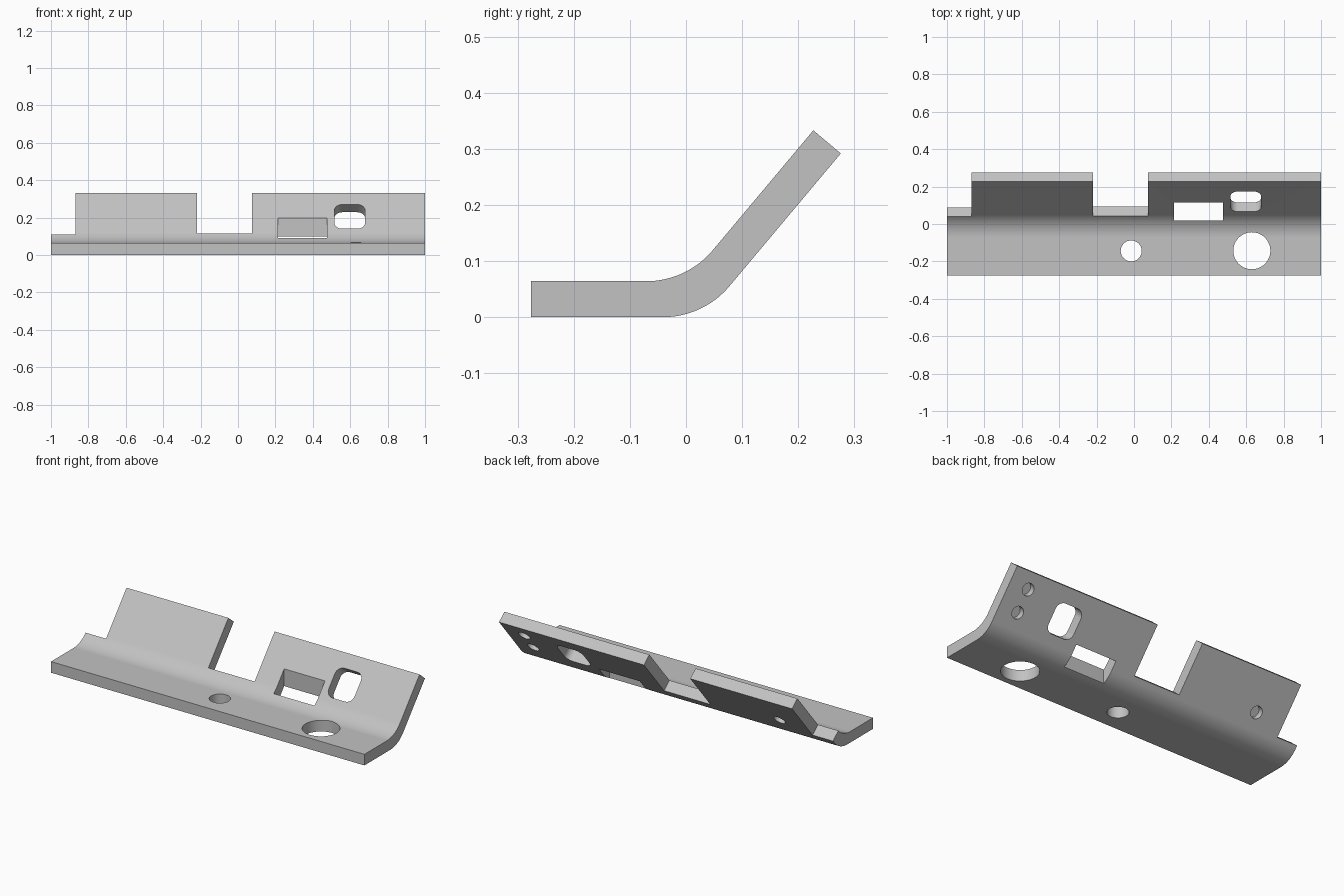
import bpy, bmesh
from math import radians, sin, cos, tan, pi
from mathutils import Matrix

if "Cube" in bpy.data.objects:
    bpy.data.objects.remove(bpy.data.objects["Cube"])

THICK = 0.064
BEND = radians(50)
RADIUS = 0.155
CORNER_Y = 0.0013          # where the upper flat and sloped planes meet
SLOPE_LEN = 0.351
FRONT_Y = -0.276

grey = bpy.data.materials.new("plain_grey")
grey.use_nodes = True
colour = (0.54, 0.54, 0.54, 1)
grey.diffuse_color = colour
grey.node_tree.nodes["Principled BSDF"].inputs["Base Color"].default_value = colour

FLAT = Matrix.Identity(4)
SLOPE = Matrix.Translation((0, CORNER_Y, THICK)) @ Matrix.Rotation(BEND, 4, 'X')


def prism(name, outline, lo, hi, frame):
    """Extrude a 2D outline from lo to hi along the local z of a frame."""
    bm = bmesh.new()
    face = bm.faces.new([bm.verts.new((x, y, lo)) for x, y in outline])
    top = bmesh.ops.extrude_face_region(bm, geom=[face])["geom"]
    moved = [v for v in top if isinstance(v, bmesh.types.BMVert)]
    bmesh.ops.translate(bm, verts=moved, vec=(0, 0, hi - lo))
    bm.transform(frame)
    bmesh.ops.recalc_face_normals(bm, faces=bm.faces)
    mesh = bpy.data.meshes.new(name)
    bm.to_mesh(mesh)
    bm.free()
    mesh.materials.append(grey)
    obj = bpy.data.objects.new(name, mesh)
    bpy.context.collection.objects.link(obj)
    return obj


def rect(x0, x1, y0, y1):
    return [(x0, y0), (x1, y0), (x1, y1), (x0, y1)]


def circle(cx, cy, r, n=48):
    return [(cx + r * cos(2 * pi * i / n), cy + r * sin(2 * pi * i / n)) for i in range(n)]


def rounded(x0, x1, y0, y1, r, n=8):
    centres = [(x1 - r, y1 - r), (x0 + r, y1 - r), (x0 + r, y0 + r), (x1 - r, y0 + r)]
    return [(cx + r * cos(pi / 2 * (q + i / n)), cy + r * sin(pi / 2 * (q + i / n)))
            for q, (cx, cy) in enumerate(centres) for i in range(n + 1)]


def bend(corner_y, z, n=24):
    """Arc from the flat into the slope, as (y, z) points."""
    start = corner_y - RADIUS * tan(BEND / 2)
    return [(start + RADIUS * sin(BEND * i / n), z + RADIUS * (1 - cos(BEND * i / n)))
            for i in range(n + 1)]


# Bent plate: side profile swept along x
tip_y = CORNER_Y + SLOPE_LEN * cos(BEND)
tip_z = THICK + SLOPE_LEN * sin(BEND)
lower = bend(CORNER_Y + THICK * tan(BEND / 2), 0)
upper = bend(CORNER_Y, THICK)
profile = ([(FRONT_Y, 0)] + lower
           + [(tip_y + THICK * sin(BEND), tip_z - THICK * cos(BEND)), (tip_y, tip_z)]
           + upper[::-1] + [(FRONT_Y, THICK)])
SIDE = Matrix(((0, 0, 1, 0), (1, 0, 0, 0), (0, 1, 0, 0), (0, 0, 0, 1)))
plate = prism("bent_plate", profile, -1, 1, SIDE)

# Cutters: notches, windows, through holes and blind holes in the back
BLIND = -THICK + 0.035
cuts = [
    ("end_notch", rect(-1.1, -0.87, 0.06, 0.5), -0.12, 0.1, SLOPE),
    ("middle_notch", rect(-0.22, 0.075, 0.066, 0.5), -0.12, 0.1, SLOPE),
    ("square_window", rect(0.215, 0.475, 0.018, 0.114), -0.1, 0.5, FLAT),
    ("rounded_window", rounded(0.515, 0.68, 0.1, 0.269, 0.042), -0.12, 0.1, SLOPE),
    ("small_hole", circle(-0.015, -0.144, 0.056), -0.1, 0.2, FLAT),
    ("large_hole", circle(0.63, -0.143, 0.099), -0.1, 0.2, FLAT),
    ("upper_blind_hole", circle(0.88, 0.261, 0.034), -0.12, BLIND, SLOPE),
    ("lower_blind_hole", circle(0.88, 0.133, 0.034), -0.12, BLIND, SLOPE),
    ("far_blind_hole", circle(-0.692, 0.135, 0.034), -0.12, BLIND, SLOPE),
]
bpy.context.view_layer.objects.active = plate
plate.select_set(True)
for name, outline, lo, hi, frame in cuts:
    cutter = prism(name + "_cutter", outline, lo, hi, frame)
    cutter.hide_render = True
    mod = plate.modifiers.new(name, 'BOOLEAN')
    mod.operation = 'DIFFERENCE'
    mod.solver = 'EXACT'
    mod.object = cutter
    bpy.ops.object.modifier_apply(modifier=mod.name)
    bpy.data.objects.remove(cutter)

# Smooth the bend and holes while keeping the flats crisp
bpy.ops.object.shade_smooth_by_angle(angle=radians(30))
weighted = plate.modifiers.new("even_flats", 'WEIGHTED_NORMAL')
weighted.keep_sharp = True
